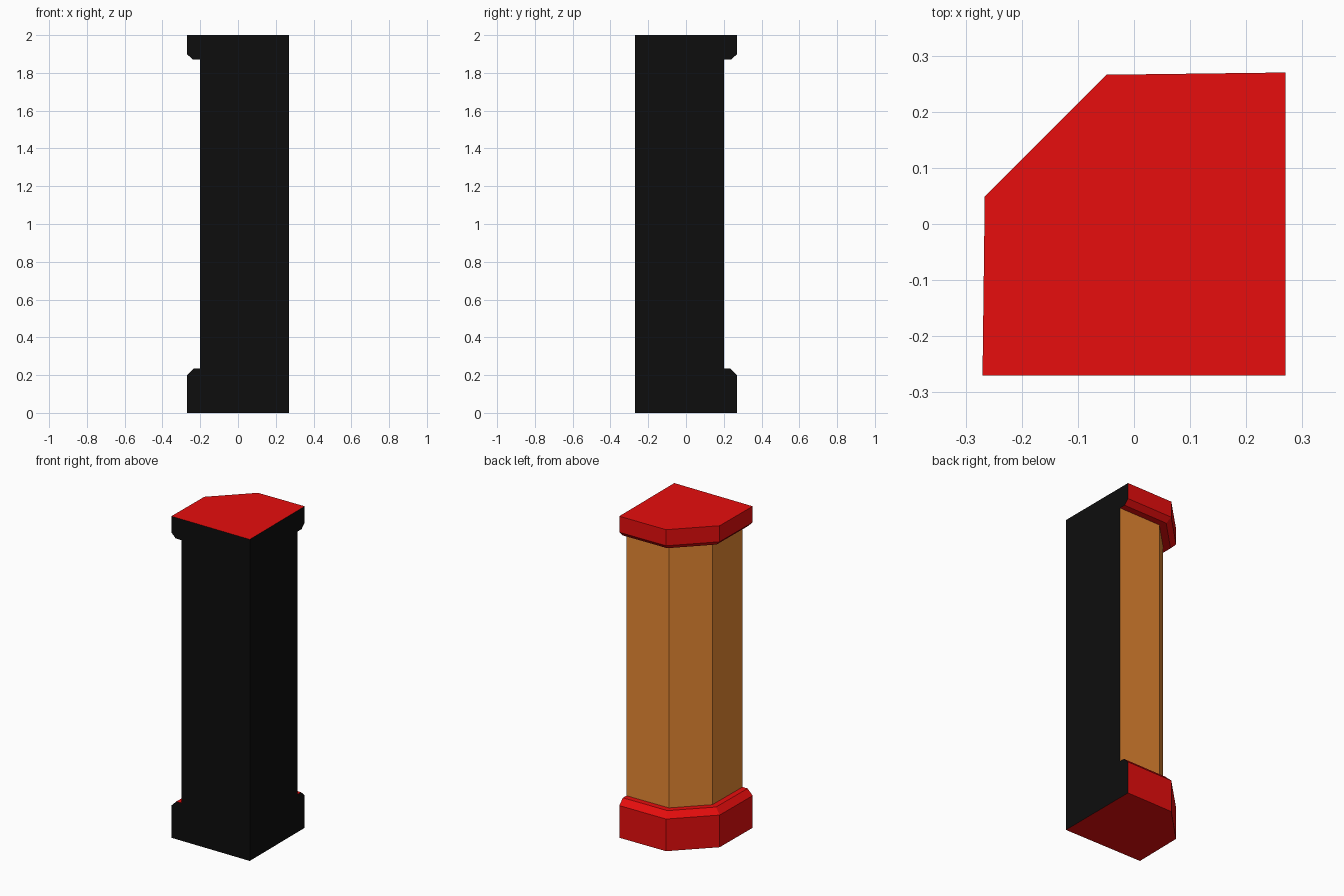
import bpy, bmesh, math

if "Cube" in bpy.data.objects:
    bpy.data.objects.remove(bpy.data.objects["Cube"])

WALL = 0.27


def material(name, color):
    m = bpy.data.materials.new(name)
    m.diffuse_color = (*color, 1)
    m.use_nodes = True
    m.node_tree.nodes["Principled BSDF"].inputs["Base Color"].default_value = m.diffuse_color
    return m


red = material("red_trim", (0.8, 0.004, 0.004))
wood = material("wood", (0.8, 0.25, 0.033))
black = material("black_back", (0.004, 0.004, 0.004))


def outline(d, z):
    """Corner-pillar outline grown outwards by d on its three open sides."""
    x = 0.2 + d
    inner = x - 0.004
    p = 0.02 + d * math.tan(math.radians(22.5))
    return [(-x, -WALL, z), (WALL, -WALL, z), (WALL, x, z),
            (-p, inner, z), (-inner, p, z)]


def loft(name, sections, mat, bottom=False, top=False):
    """Skin stacked outlines; the two wall-side faces are black."""
    bm = bmesh.new()
    rings = [[bm.verts.new(c) for c in outline(d, z)] for d, z in sections]
    for a, b in zip(rings, rings[1:]):
        level = a[0].co.z == b[0].co.z
        for i in range(5):
            if level and i < 2:      # flat ledges stop at the wall
                continue
            j = (i + 1) % 5
            f = bm.faces.new((a[i], a[j], b[j], b[i]))
            f.material_index = 1 if i < 2 else 0
    if bottom:
        bm.faces.new(rings[0][::-1])
    if top:
        bm.faces.new(rings[-1])
    bmesh.ops.remove_doubles(bm, verts=bm.verts, dist=1e-5)
    me = bpy.data.meshes.new(name)
    bm.to_mesh(me)
    bm.free()
    me.materials.append(mat)
    me.materials.append(black)
    ob = bpy.data.objects.new(name, me)
    bpy.context.collection.objects.link(ob)


# Base with bevelled upper edge and ledge
loft("base", [(0.07, 0), (0.07, 0.2), (0.035, 0.235), (0, 0.235)], red, bottom=True)
# Wooden shaft
loft("shaft", [(0, 0.235), (0, 1.87)], wood)
# Capital with bevelled lower edge
loft("capital", [(0, 1.87), (0.04, 1.87), (0.07, 1.9), (0.07, 2)], red, top=True)
